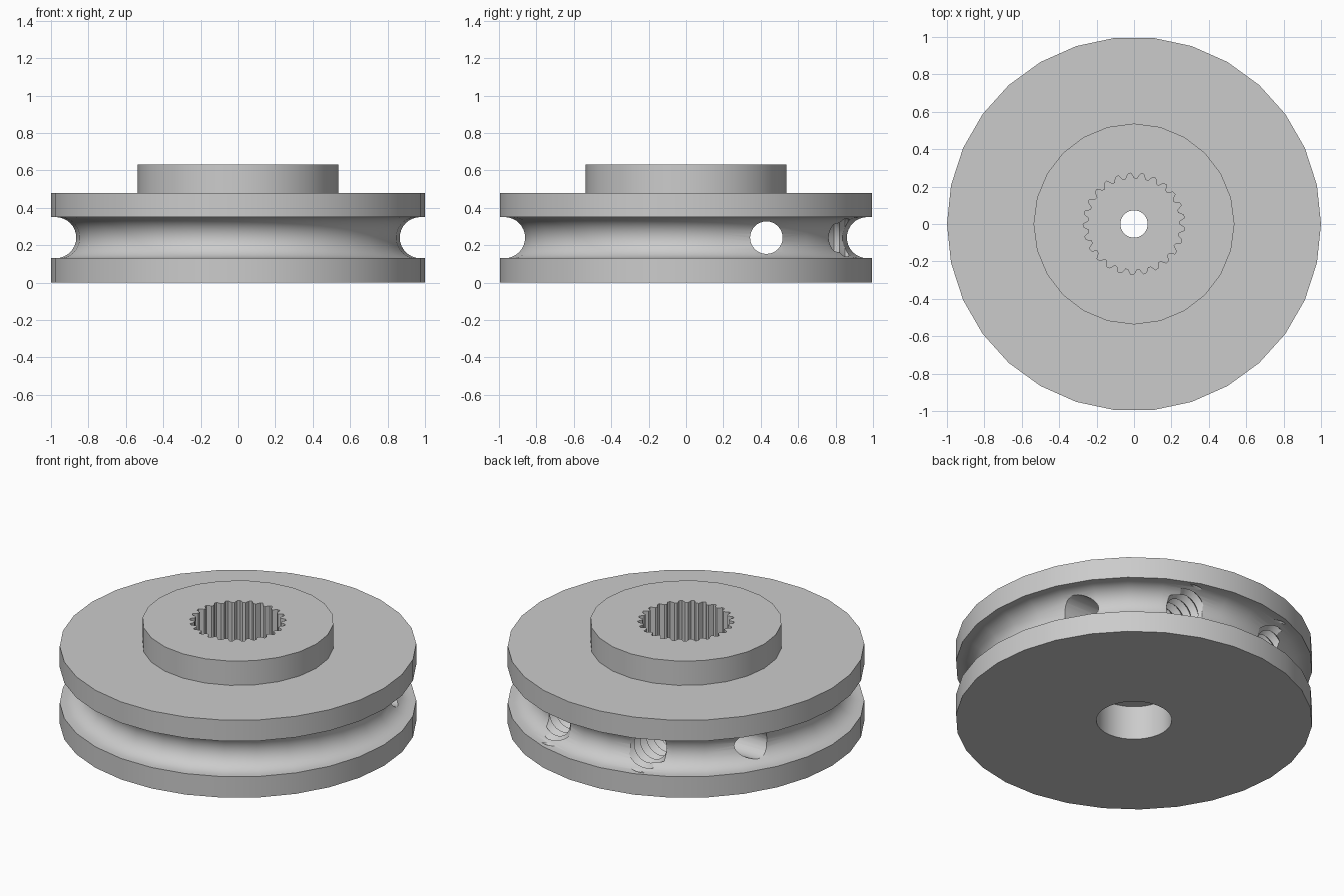
import bpy, bmesh, math
from mathutils import Matrix

if "Cube" in bpy.data.objects:
    bpy.data.objects.remove(bpy.data.objects["Cube"])

grey = bpy.data.materials.new("light grey plastic")
grey.diffuse_color = (0.6, 0.6, 0.6, 1)
grey.use_nodes = True
grey.node_tree.nodes["Principled BSDF"].inputs["Base Color"].default_value = grey.diffuse_color


def finish(name, bm, matrix=None):
    bmesh.ops.recalc_face_normals(bm, faces=bm.faces)
    if matrix:
        bm.transform(matrix)
    mesh = bpy.data.meshes.new(name)
    bm.to_mesh(mesh)
    bm.free()
    mesh.materials.append(grey)
    obj = bpy.data.objects.new(name, mesh)
    bpy.context.collection.objects.link(obj)
    return obj


def lathe(name, profile, sides, matrix=None):
    """Revolve (radius, height) points about z and cap both ends."""
    bm = bmesh.new()
    rings = []
    for r, z in profile:
        rings.append([bm.verts.new((r * math.cos(2 * math.pi * i / sides),
                                    r * math.sin(2 * math.pi * i / sides), z))
                      for i in range(sides)])
    for a, b in zip(rings, rings[1:]):
        for i in range(sides):
            j = (i + 1) % sides
            bm.faces.new((a[i], a[j], b[j], b[i]))
    bm.faces.new(rings[0][::-1])
    bm.faces.new(rings[-1])
    return finish(name, bm, matrix)


def apply_boolean(target, other, operation):
    mod = target.modifiers.new(operation, 'BOOLEAN')
    mod.operation, mod.object, mod.solver = operation, other, 'EXACT'
    bpy.context.view_layer.objects.active = target
    bpy.ops.object.modifier_apply(modifier=mod.name)
    bpy.data.objects.remove(other, do_unlink=True)


# Grooved wheel
MID = 0.24
groove = [(0.975 - 0.11 * math.sin(t), MID - 0.11 * math.cos(t))
          for t in [math.pi * k / 16 for k in range(17)]]
wheel = lathe("pulley_wheel",
              [(1, 0), (1, 0.13)] + groove + [(1, 0.35), (1, 0.48)], 30)

# Raised hub
hub = lathe("hub", [(0.537, 0.4), (0.537, 0.63)], 24)
apply_boolean(wheel, hub, 'UNION')

# Splined socket with 25 pointed teeth
bm = bmesh.new()
outline = []
for i in range(100):
    r = (0.242, 0.245, 0.272, 0.268)[i % 4]
    a = 2 * math.pi * i / 100
    outline.append(bm.verts.new((r * math.cos(a), r * math.sin(a), 0.3)))
floor = bm.faces.new(outline)
top = bmesh.ops.extrude_face_region(bm, geom=[floor])
bmesh.ops.translate(bm, vec=(0, 0, 0.5),
                    verts=[v for v in top["geom"] if isinstance(v, bmesh.types.BMVert)])
apply_boolean(wheel, finish("socket_cutter", bm), 'DIFFERENCE')

# Screw hole and counterbore from below
bore = lathe("bore_cutter", [(0.212, -0.1), (0.212, 0.21), (0.073, 0.21), (0.073, 0.4)], 32)
apply_boolean(wheel, bore, 'DIFFERENCE')

# Cord hole straight through along x
cord = lathe("cord_cutter", [(0.087, -1.2), (0.087, 1.2)], 32,
             Matrix.Translation((0, 0.43, MID)) @ Matrix.Rotation(math.pi / 2, 4, 'Y'))
apply_boolean(wheel, cord, 'DIFFERENCE')

# Two threaded clamp-screw holes from the back of the groove to the cord hole
thread = [(0.09 if k % 2 else 0.118, 0.43 + 0.03 * k) for k in range(18)]
for side in (-1, 1):
    screw = lathe("thread_cutter", thread, 24,
                  Matrix.Translation((0.31 * side, 0, MID)) @ Matrix.Rotation(-math.pi / 2, 4, 'X'))
    apply_boolean(wheel, screw, 'DIFFERENCE')

# Smooth shading with crisp edges
bpy.ops.object.select_all(action='DESELECT')
wheel.select_set(True)
bpy.context.view_layer.objects.active = wheel
bpy.ops.object.shade_smooth_by_angle(angle=math.radians(30))
